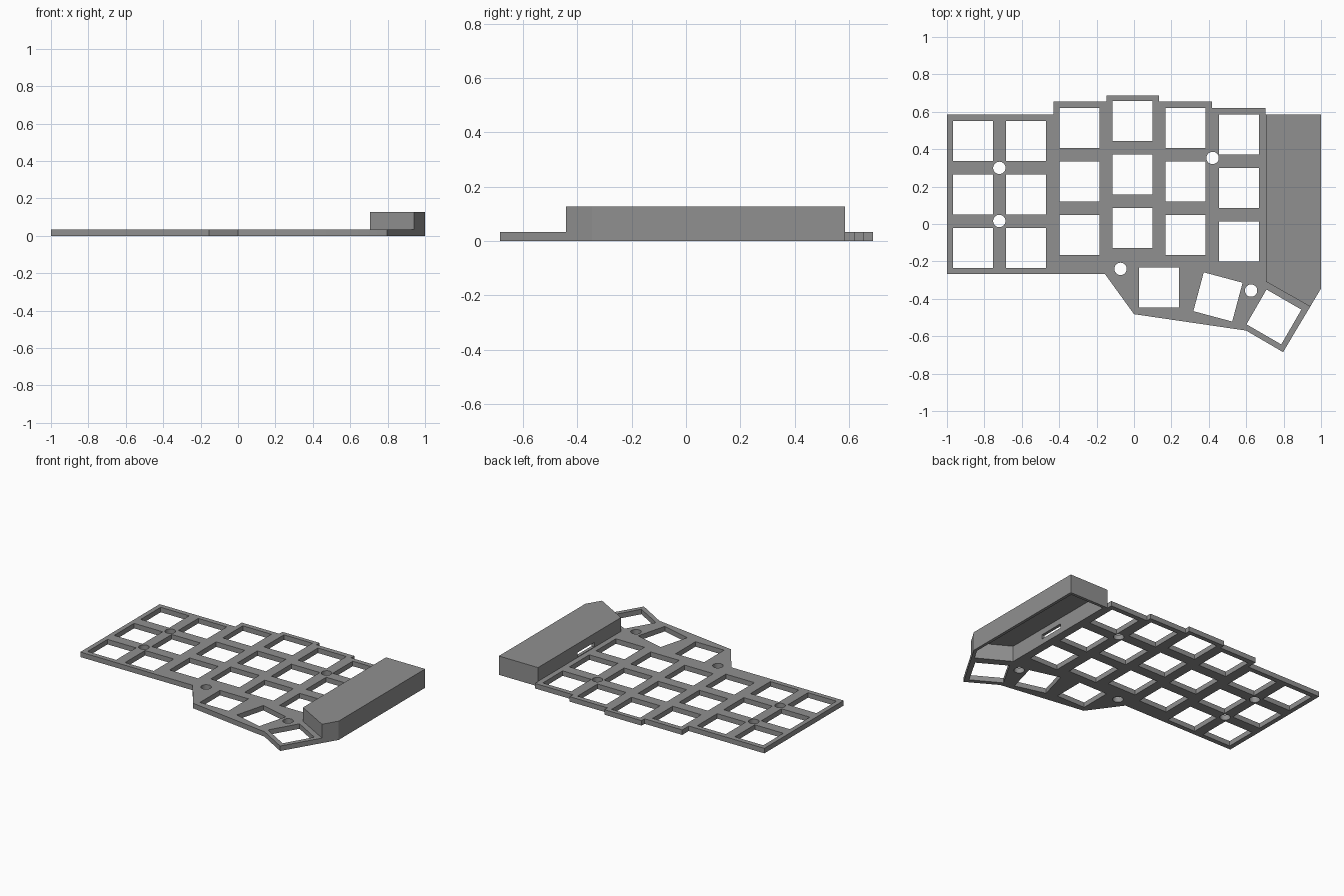
import bpy, bmesh, math

if "Cube" in bpy.data.objects:
    bpy.data.objects.remove(bpy.data.objects["Cube"])

PLATE_H, COVER_H, WALL = 0.034, 0.128, 0.02

grey = bpy.data.materials.new("plain grey")
grey.diffuse_color = (0.28, 0.28, 0.28, 1)
grey.use_nodes = True
grey.node_tree.nodes["Principled BSDF"].inputs["Base Color"].default_value = grey.diffuse_color


def prism(name, points, z0, z1):
    """Extrude a flat outline from z0 to z1."""
    bm = bmesh.new()
    face = bm.faces.new([bm.verts.new((x, y, z0)) for x, y in points])
    top = bmesh.ops.extrude_face_region(bm, geom=[face])["geom"]
    verts = [v for v in top if isinstance(v, bmesh.types.BMVert)]
    bmesh.ops.translate(bm, verts=verts, vec=(0, 0, z1 - z0))
    bmesh.ops.recalc_face_normals(bm, faces=bm.faces)
    mesh = bpy.data.meshes.new(name)
    bm.to_mesh(mesh)
    bm.free()
    mesh.materials.append(grey)
    obj = bpy.data.objects.new(name, mesh)
    bpy.context.collection.objects.link(obj)
    return obj


def ring(x, y, radius, sides, turn=0.0):
    """Regular polygon outline around a centre."""
    return [(x + radius * math.cos(turn + math.tau * i / sides),
             y + radius * math.sin(turn + math.tau * i / sides)) for i in range(sides)]


def combine(target, tool, operation):
    """Apply a boolean and discard the tool."""
    mod = target.modifiers.new("combine", "BOOLEAN")
    mod.operation, mod.solver, mod.object = operation, "EXACT", tool
    bpy.context.view_layer.objects.active = target
    bpy.ops.object.modifier_apply(modifier=mod.name)
    bpy.data.objects.remove(tool)


# Switch plate with staggered back edge and angled thumb area
case = prism("keyboard_case", [
    (-1, .585), (-.43, .585), (-.43, .655), (-.147, .655), (-.147, .688),
    (.133, .688), (.133, .655), (.417, .655), (.417, .62), (.703, .62),
    (.703, .585), (1, .585), (1, -.345), (.797, -.685), (.6, -.57),
    (0, -.482), (-.155, -.268), (-1, -.268)], 0, PLATE_H)

# Raised controller cover, hollow and open underneath
cover = [(.705, .585), (1, .585), (1, -.345), (.942, -.442), (.705, -.308)]
cavity = [(.705 + WALL, .585 - WALL), (1 - WALL, .585 - WALL), (1 - WALL, -.34),
          (.935, -.415), (.705 + WALL, -.296)]
combine(case, prism("cover", cover, 0, COVER_H), "UNION")
combine(case, prism("cavity", cavity, -.1, COVER_H - WALL), "DIFFERENCE")

# Cable slot in the inner wall of the cover
combine(case, prism("slot", [(.69, -.02), (.74, -.02), (.74, .16), (.69, .16)],
                    PLATE_H + .004, PLATE_H + .034), "DIFFERENCE")

# Key openings: six staggered columns of three, then three fanned thumb keys
columns = [(-.861, .444), (-.578, .444), (-.291, .513),
           (-.008, .551), (.275, .513), (.561, .479)]
keys = [(x, y - row * .286, 0) for x, y in columns for row in range(3)]
keys += [(.134, -.34, 0), (.449, -.39, -15), (.748, -.497, -30)]
for x, y, angle in keys:
    outline = ring(x, y, .215 / math.sqrt(2), 4, math.radians(45 + angle))
    combine(case, prism("key_opening", outline, -.1, .08), "DIFFERENCE")

# Round screw holes
for x, y in [(-.72, .30), (-.72, .016), (.42, .353), (-.072, -.24), (.626, -.356)]:
    combine(case, prism("screw_hole", ring(x, y, .033, 32), -.1, .08), "DIFFERENCE")

# Keep flat faces crisp and the screw holes smooth
bpy.ops.object.select_all(action="DESELECT")
case.select_set(True)
bpy.context.view_layer.objects.active = case
bpy.ops.object.shade_smooth_by_angle(angle=math.radians(30))
